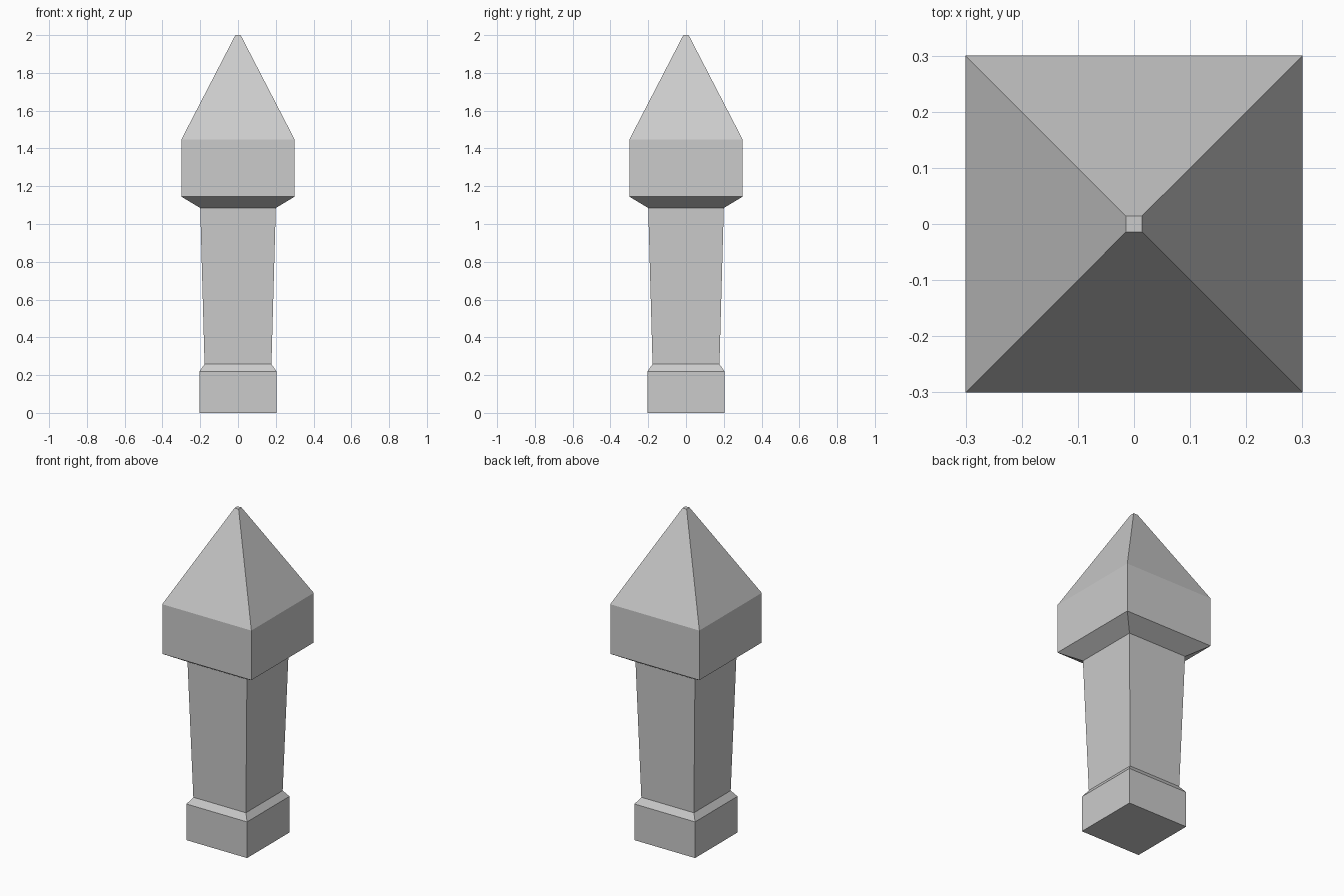
import bpy, bmesh

if "Cube" in bpy.data.objects:
    bpy.data.objects.remove(bpy.data.objects["Cube"])


def square_loft(name, profile, close_bottom=False, close_top=False):
    """Stack square rings given as (half width, height) and skin them."""
    bm = bmesh.new()
    rings = []
    for h, z in profile:
        rings.append([bm.verts.new((sx * h, sy * h, z))
                      for sx, sy in ((-1, -1), (1, -1), (1, 1), (-1, 1))])
    for low, high in zip(rings, rings[1:]):
        for i in range(4):
            j = (i + 1) % 4
            bm.faces.new((low[i], low[j], high[j], high[i]))
    if close_bottom:
        bm.faces.new(rings[0][::-1])
    if close_top:
        bm.faces.new(rings[-1])
    mesh = bpy.data.meshes.new(name)
    bm.to_mesh(mesh)
    bm.free()
    obj = bpy.data.objects.new(name, mesh)
    bpy.context.collection.objects.link(obj)
    return obj


# Plinth with a chamfered upper edge
square_loft("base", [(0.204, 0), (0.204, 0.22), (0.177, 0.258)], close_bottom=True)

# Shaft widening slightly upwards
square_loft("shaft", [(0.177, 0.258), (0.2, 1.085)])

# Flared block with a pyramid roof and a tiny flat tip
square_loft("cap", [(0.2, 1.085), (0.3, 1.145), (0.3, 1.447), (0.014, 2.0)], close_top=True)
